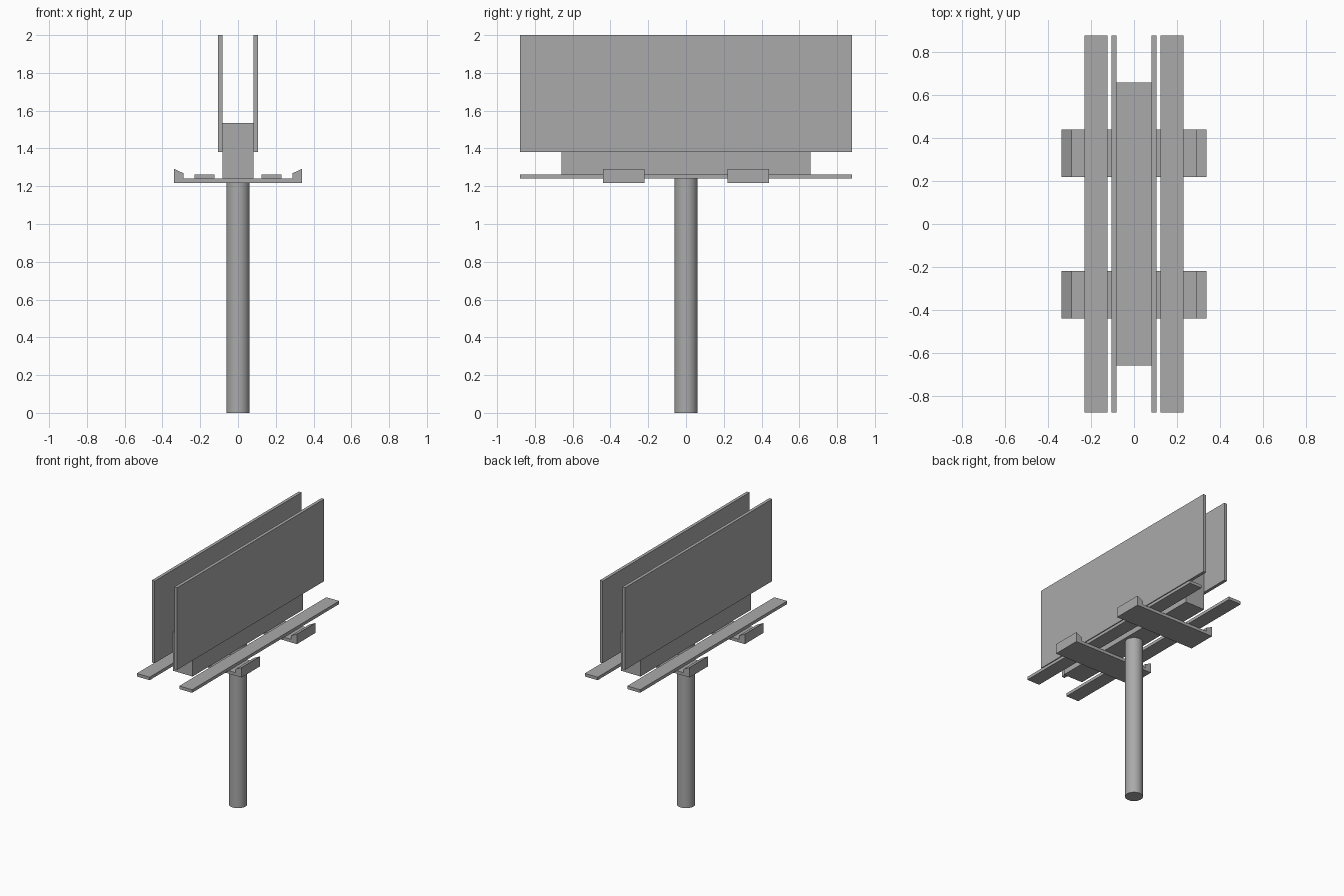
import bpy
import bmesh
from math import radians

cube = bpy.data.objects.get("Cube")
if cube:
    bpy.data.objects.remove(cube, do_unlink=True)

# Single flat colour
grey = bpy.data.materials.new("plain grey")
grey.use_nodes = True
colour = (0.4, 0.4, 0.4, 1)
grey.diffuse_color = colour
grey.node_tree.nodes["Principled BSDF"].inputs["Base Color"].default_value = colour


def extrude_profile(name, profile, y0, y1):
    """Extrude an x/z outline along y."""
    bm = bmesh.new()
    face = bm.faces.new([bm.verts.new((x, y0, z)) for x, z in profile])
    ext = bmesh.ops.extrude_face_region(bm, geom=[face])
    moved = [v for v in ext["geom"] if isinstance(v, bmesh.types.BMVert)]
    bmesh.ops.translate(bm, vec=(0, y1 - y0, 0), verts=moved)
    bmesh.ops.recalc_face_normals(bm, faces=bm.faces)
    mesh = bpy.data.meshes.new(name)
    bm.to_mesh(mesh)
    bm.free()
    mesh.materials.append(grey)
    obj = bpy.data.objects.new(name, mesh)
    bpy.context.collection.objects.link(obj)
    return obj


def box(name, x0, x1, y0, y1, z0, z1):
    return extrude_profile(name, [(x0, z0), (x1, z0), (x1, z1), (x0, z1)], y0, y1)


deck = 1.24      # top of the support arms
length = 0.878   # half length of boards and walkways

# Round pole
bpy.ops.mesh.primitive_cylinder_add(vertices=32, radius=0.062, depth=deck,
                                    location=(0, 0, deck / 2))
pole = bpy.context.object
pole.name = "pole"
pole.data.materials.append(grey)
bpy.ops.object.shade_smooth_by_angle(angle=radians(30))

# Central beam between the boards
box("core_beam", -0.082, 0.082, -0.66, 0.66, deck, 1.535)

# Display boards and walkways on both sides
for side, s in (("left", 1), ("right", -1)):
    box(side + "_board", s * 0.082, s * 0.106, -length, length, 1.38, 2)
    box(side + "_walkway", s * 0.124, s * 0.231, -length, length, deck, 1.263)

# Cross arms with raised, sloping light housings at both ends
half = [(0.338, 1.217), (0.338, 1.292), (0.288, 1.268), (0.288, deck)]
arm = half + [(-x, z) for x, z in reversed(half)]
for end, s in (("front", -1), ("back", 1)):
    extrude_profile(end + "_cross_arm", arm, s * 0.22, s * 0.44)
